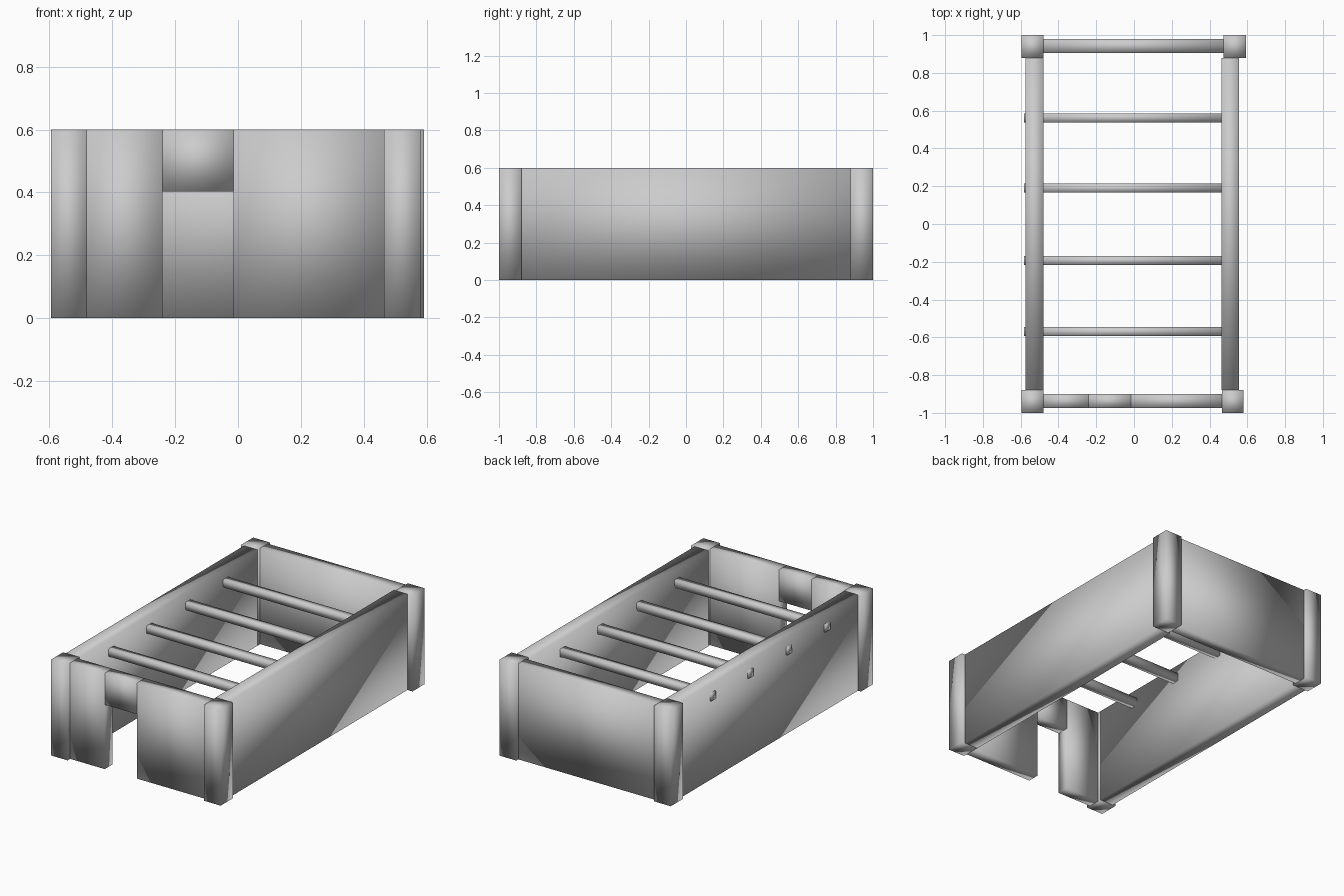
import bpy

if "Cube" in bpy.data.objects:
    bpy.data.objects.remove(bpy.data.objects["Cube"])

H = 0.6  # overall height


def box(name, x, y, z=(0, H)):
    """Smooth-shaded box given its extents on each axis."""
    lo, hi = zip(x, y, z)
    bpy.ops.mesh.primitive_cube_add(size=1)
    ob = bpy.context.object
    ob.name = name
    for v in ob.data.vertices:
        v.co = [hi[i] if v.co[i] > 0 else lo[i] for i in range(3)]
    bpy.ops.object.shade_smooth()
    return ob


# Corner posts
box("front_left_post", (-0.595, -0.48), (-1, -0.88))
box("front_right_post", (0.465, 0.58), (-1, -0.88))
box("back_left_post", (-0.595, -0.48), (0.88, 1))
box("back_right_post", (0.475, 0.592), (0.88, 1))

# Long side walls
box("left_wall", (-0.575, -0.48), (-0.88, 0.88))
box("right_wall", (0.462, 0.557), (-0.88, 0.88))

# Back wall
box("back_wall", (-0.48, 0.475), (0.905, 0.98))

# Front wall with doorway and lintel
FRONT = (-0.975, -0.9)
box("front_wall_left", (-0.48, -0.24), FRONT)
box("front_wall_right", (-0.015, 0.465), FRONT)
box("door_lintel", (-0.24, -0.015), FRONT, (0.403, H))

# Roof beams, poking out slightly through the left wall
for i, y in enumerate((-0.57, -0.193, 0.19, 0.562)):
    box(f"roof_beam_{i + 1}", (-0.583, 0.48), (y - 0.024, y + 0.024), (0.495, 0.543))
